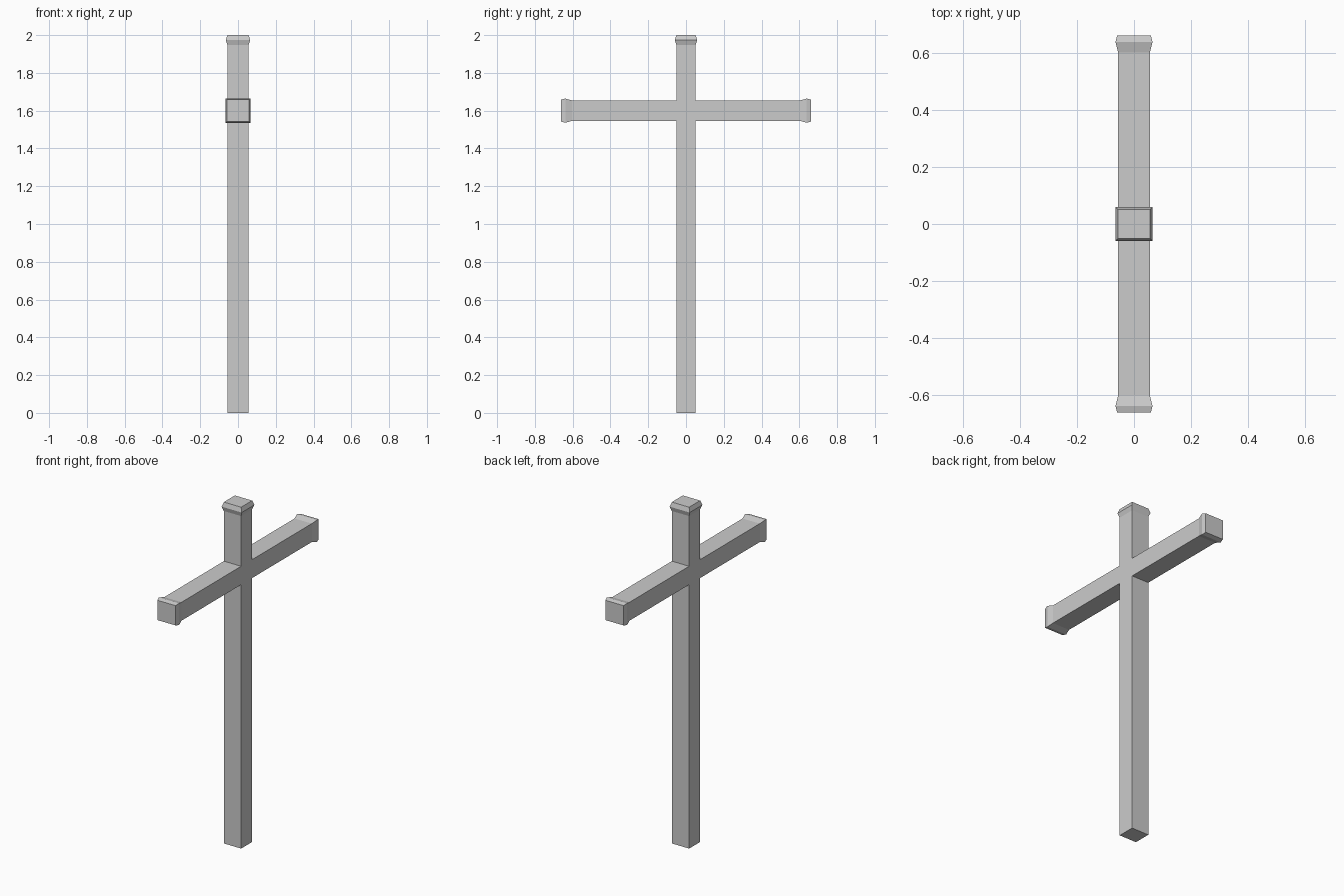
import bpy, bmesh
from mathutils import Vector, Matrix

if "Cube" in bpy.data.objects:
    bpy.data.objects.remove(bpy.data.objects["Cube"])

HX, HY, HZ = 0.056, 0.051, 0.054   # half sizes of the beams
CZ = 1.6                           # height of the crossing

bm = bmesh.new()

# Central block where the beams meet
bmesh.ops.create_cube(bm, size=2, matrix=Matrix.Translation((0, 0, CZ)) @ Matrix.Diagonal((HX, HY, HZ, 1)))


def grow_arm(direction, sections):
    """Extrude one side of the block; sections are (reach, half size per axis)."""
    d = Vector(direction)
    axis = max(range(3), key=lambda i: abs(d[i]))
    bm.normal_update()
    face = max(bm.faces, key=lambda f: f.normal.dot(d) * 10 + f.calc_center_median().dot(d))
    for reach, half in sections:
        new = bmesh.ops.extrude_discrete_faces(bm, faces=[face])["faces"][0]
        for v in new.verts:
            rel = v.co - Vector((0, 0, CZ))
            for i in range(3):
                if i == axis:
                    rel[i] = reach * d[i]
                else:
                    rel[i] = half[i] if rel[i] > 0 else -half[i]
            v.co = rel + Vector((0, 0, CZ))
        face = new


# Lower post, and upper post with flared cap
grow_arm((0, 0, -1), [(CZ, (HX, HY, 0))])
grow_arm((0, 0, 1), [(0.348, (HX, HY, 0)),
                     (0.374, (0.065, 0.059, 0)),
                     (0.4, (0.056, 0.051, 0))])

# Crossbar arms with flared ends
for side in (-1, 1):
    grow_arm((0, side, 0), [(0.603, (HX, 0, HZ)),
                            (0.639, (0.065, 0, 0.064)),
                            (0.663, (0.059, 0, 0.058))])

bmesh.ops.recalc_face_normals(bm, faces=bm.faces)
mesh = bpy.data.meshes.new("cross")
bm.to_mesh(mesh)
bm.free()
bpy.context.collection.objects.link(bpy.data.objects.new("cross", mesh))
